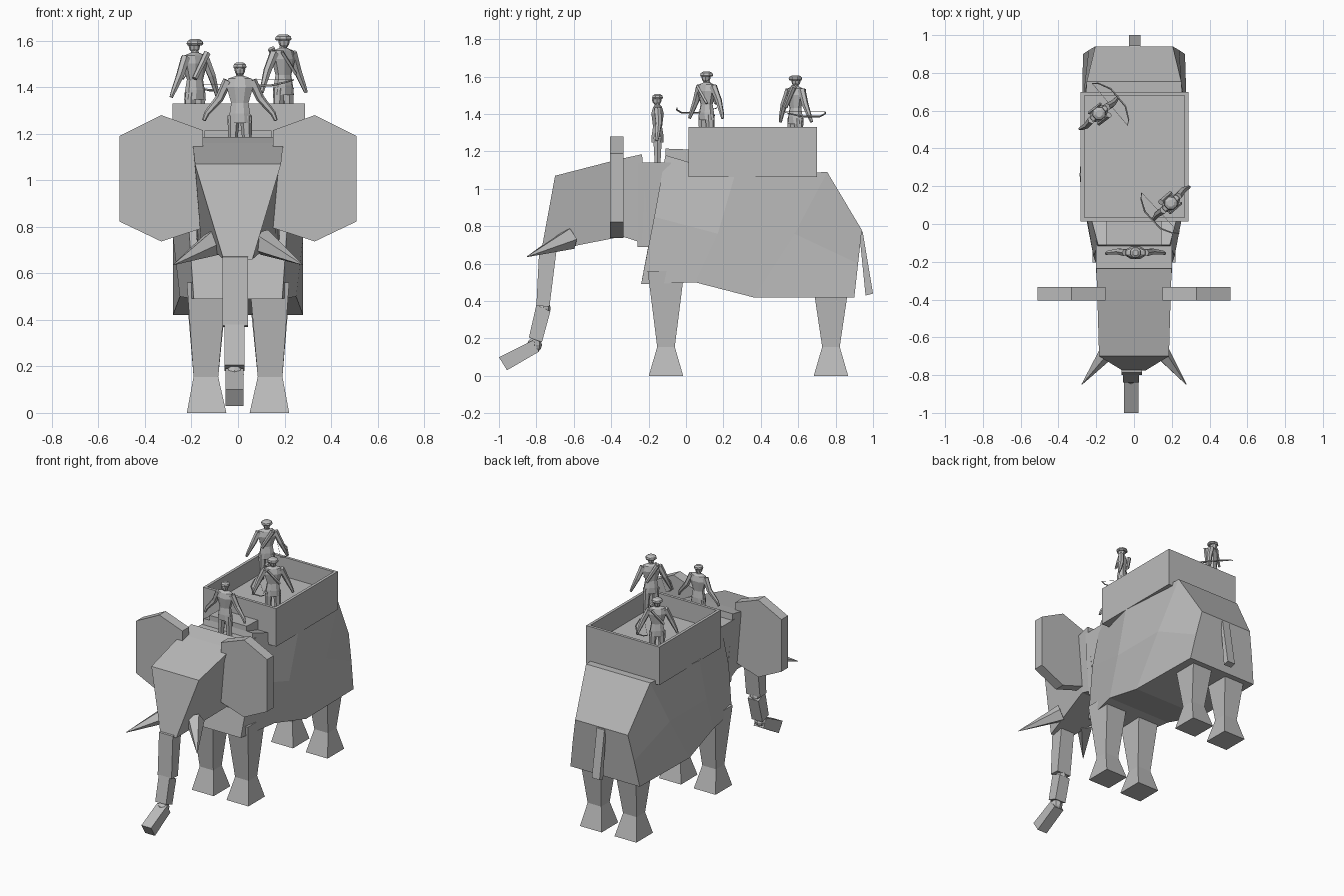
import bpy, bmesh, math
from mathutils import Vector, Matrix

if "Cube" in bpy.data.objects:
    bpy.data.objects.remove(bpy.data.objects["Cube"])

grey = bpy.data.materials.new("stone grey")
grey.diffuse_color = (0.5, 0.5, 0.5, 1)
grey.use_nodes = True
grey.node_tree.nodes["Principled BSDF"].inputs["Base Color"].default_value = grey.diffuse_color


def finish(name, bm, xf=None):
    if xf is not None:
        bm.transform(xf)
    bmesh.ops.recalc_face_normals(bm, faces=bm.faces)
    me = bpy.data.meshes.new(name)
    bm.to_mesh(me)
    bm.free()
    me.materials.append(grey)
    ob = bpy.data.objects.new(name, me)
    bpy.context.collection.objects.link(ob)
    return ob


def loft(name, rings, xf=None):
    """Skin a list of equal-length point rings and cap both ends."""
    bm = bmesh.new()
    vs = [[bm.verts.new(p) for p in r] for r in rings]
    n = len(rings[0])
    for a, b in zip(vs, vs[1:]):
        for i in range(n):
            j = (i + 1) % n
            bm.faces.new((a[i], a[j], b[j], b[i]))
    bm.faces.new(vs[0])
    bm.faces.new(vs[-1])
    return finish(name, bm, xf)


def sym(half):
    """Mirror a half outline across x = 0 into a closed ring."""
    return list(half) + [(-x, y, z) for x, y, z in reversed(half)]


def side_prism(name, prof, hw, cx=0.0):
    return loft(name, [[(cx + s * hw, y, z) for y, z in prof] for s in (-1, 1)])


def box_ring(cx, cy, z, hx, hy):
    return [(cx + a * hx, cy + b * hy, z) for a, b in ((-1, -1), (1, -1), (1, 1), (-1, 1))]


def tube(name, pts, radii, sides=6, xf=None):
    """Tapered faceted tube along a path."""
    pts = [Vector(p) for p in pts]
    rings = []
    for i, p in enumerate(pts):
        d = (pts[min(i + 1, len(pts) - 1)] - pts[max(i - 1, 0)]).normalized()
        u = d.cross(Vector((0, 1, 0)) if abs(d.y) < 0.8 else Vector((0, 0, 1))).normalized()
        v = d.cross(u)
        rings.append([p + radii[i] * (math.cos(t) * u + math.sin(t) * v)
                      for t in (2 * math.pi * k / sides for k in range(sides))])
    return loft(name, rings, xf)


def ball(name, loc, r, scale=(1, 1, 1), xf=None):
    bm = bmesh.new()
    bmesh.ops.create_uvsphere(bm, u_segments=8, v_segments=6, radius=r)
    m = Matrix.Translation(loc) @ Matrix.Diagonal((*scale, 1))
    return finish(name, bm, xf @ m if xf is not None else m)


# Elephant body: four slanted sections from chest to rump
loft("body", [
    sym([(0.19, -0.11, 1.18), (0.215, -0.17, 0.85), (0.19, -0.24, 0.49)]),
    sym([(0.288, 0.26, 1.07), (0.28, 0.17, 0.76), (0.25, 0.05, 0.5)]),
    sym([(0.25, 0.755, 1.09), (0.28, 0.58, 0.76), (0.28, 0.36, 0.42)]),
    sym([(0.205, 0.94, 0.78), (0.24, 0.92, 0.6), (0.27, 0.90, 0.42)])])
loft("neck", [box_ring(0, -0.17, z, w, 0.09) for z, w in ((0.69, 0.17), (1.14, 0.2))])
side_prism("saddle_pad", [(-0.11, 1.12), (-0.11, 1.215), (0.03, 1.21), (0.03, 1.12)], 0.145)

# Head, tapering to the trunk root
loft("head", [
    sym([(0.2, -0.235, 1.185), (0.175, -0.20, 0.70)]),
    sym([(0.195, -0.35, 1.16), (0.16, -0.34, 0.745)]),
    sym([(0.185, -0.70, 1.07), (0.062, -0.775, 0.66)])])

# Trunk segments and joints
side_prism("trunk_upper", [(-0.785, 0.67), (-0.69, 0.69), (-0.73, 0.37), (-0.80, 0.375)], 0.054, -0.012)
side_prism("trunk_middle", [(-0.80, 0.38), (-0.725, 0.345), (-0.77, 0.18), (-0.84, 0.205)], 0.042, -0.015)
side_prism("trunk_tip", [(-0.82, 0.19), (-0.785, 0.13), (-0.957, 0.03), (-1.0, 0.10)], 0.038, -0.015)
ball("trunk_joint", (-0.015, -0.763, 0.36), 0.04)
ball("trunk_joint", (-0.015, -0.81, 0.165), 0.04)

# Tail
side_prism("tail", [(0.925, 0.78), (0.945, 0.77), (1.0, 0.44), (0.96, 0.43)], 0.03, 0.004)

# Ears, tusks and legs on both sides
ear = [(0.15, 1.215), (0.33, 1.28), (0.51, 1.19), (0.51, 0.823), (0.33, 0.737), (0.15, 0.795)]
for s in (-1, 1):
    loft("ear", [[(s * x, y, z) for x, z in ear] for y in (-0.405, -0.333)])
    tube("tusk", [(s * 0.10, -0.62, 0.735), (s * 0.277, -0.85, 0.637)], [0.06, 0.002], 5)
    for name, cy, top in (("front_leg", -0.107, 0.56), ("back_leg", 0.775, 0.5)):
        loft(name, [box_ring(s * 0.135, cy, 0, 0.085, 0.092),
                    box_ring(s * 0.138, cy, 0.155, 0.053, 0.047),
                    box_ring(s * 0.135, cy, top, 0.085, 0.098)])

# Open box carried on the back
bm = bmesh.new()
def quad_loop(z, m):
    return [bm.verts.new(p) for p in box_ring(0.003, 0.357, z, 0.285 - m, 0.343 - m)]
loops = [quad_loop(1.062, 0), quad_loop(1.33, 0), quad_loop(1.33, 0.02), quad_loop(1.195, 0.02)]
for a, b in zip(loops, loops[1:]):
    for i in range(4):
        j = (i + 1) % 4
        bm.faces.new((a[i], a[j], b[j], b[i]))
bm.faces.new(loops[0])
bm.faces.new(loops[-1])
finish("carrier_box", bm)


def oval(z, rx, ry, n=8):
    return [(rx * math.cos(2 * math.pi * (k + .5) / n), ry * math.sin(2 * math.pi * (k + .5) / n), z)
            for k in range(n)]


def person(name, loc, turn, hand, archer):
    """Small standing figure facing -y, feet at loc."""
    xf = Matrix.Translation(loc) @ Matrix.Rotation(math.radians(turn), 4, 'Z')
    loft(name + "_torso", [oval(0.16, 0.054, 0.034), oval(0.2, 0.048, 0.034), oval(0.245, 0.04, 0.026),
                           oval(0.315, 0.062, 0.036), oval(0.35, 0.055, 0.026), oval(0.362, 0.018, 0.015),
                           oval(0.38, 0.016, 0.015)], xf)
    ball(name + "_head", (0, -0.004, 0.39), 0.026, (0.9, 1, 1.15), xf)
    rim = 0.038 if archer else 0.031
    loft(name + "_headwear", [oval(0.393, rim * 0.85, rim * 0.85), oval(0.4, rim, rim),
                              oval(0.411, rim * 0.9, rim * 0.9), oval(0.42, rim * 0.5, rim * 0.5)], xf)
    for s in (-1, 1):
        tube(name + "_leg", [(s * 0.026, 0, 0.19), (s * 0.03, 0, 0.1), (s * 0.034, 0, 0)],
             [0.027, 0.021, 0.015], 6, xf)
        tube(name + "_arm", [(s * 0.052, 0, 0.342), (s * 0.088, 0.006, 0.265),
                             (s * (hand - 0.012), 0, 0.2), (s * hand, -0.004, 0.17)],
             [0.021, 0.018, 0.012, 0.008], 6, xf)
    if archer:
        # Quiver on the back, bow held level in the right hand
        tube("quiver", [(0.035, 0.04, 0.25), (-0.035, 0.04, 0.36)], [0.012, 0.016], 6, xf)
        tube("strap", [(0.04, -0.036, 0.25), (-0.04, -0.034, 0.345)], [0.008, 0.008], 4, xf)
        bow = [(-0.075, -0.145, 0.225), (-0.1, -0.125, 0.215), (-0.132, -0.06, 0.2)]
        bow += [(x, -y, z) for x, y, z in reversed(bow)]
        tube("bow", bow, [0.003, 0.004, 0.005, 0.005, 0.004, 0.003], 5, xf)
        tube("bow_string", [bow[0], bow[-1]], [0.0012, 0.0012], 3, xf)


person("driver", (0.008, -0.152, 1.087), 0, 0.155, False)
person("right_archer", (0.195, 0.11, 1.207), 43, 0.13, True)
person("left_archer", (-0.185, 0.585, 1.187), 220, 0.13, True)
